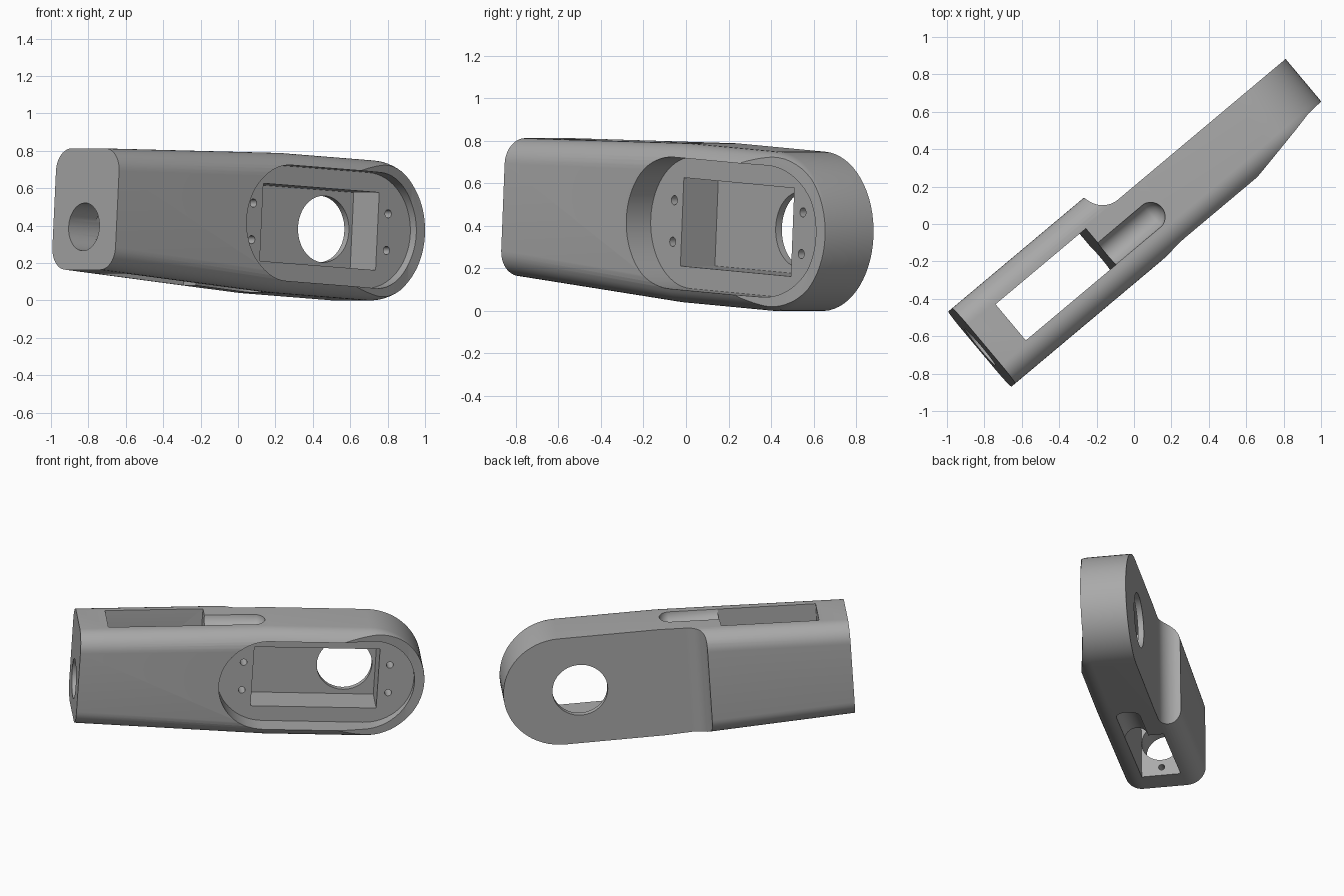
import bpy, bmesh, math
from mathutils import Matrix, Vector

cube = bpy.data.objects.get("Cube")
if cube:
    bpy.data.objects.remove(cube)

metal = bpy.data.materials.new("mid_grey")
metal.use_nodes = True
GREY = (0.4, 0.4, 0.4, 1)
metal.diffuse_color = GREY
metal.node_tree.nodes["Principled BSDF"].inputs["Base Color"].default_value = GREY

# Arm frame: x along the arm, y across its thickness, z up
FRONT, BACK, ARM_BACK = -0.245, 0.28, 0.155
FLOOR, POCKET_FLOOR = -0.095, 0.117
END, END_R, FILLET = 0.815, 0.375, 0.12


def arc(cx, cy, r, a0, a1, n=32):
    angles = [math.radians(a0 + (a1 - a0) * i / n) for i in range(n + 1)]
    return [(cx + r * math.cos(a), cy + r * math.sin(a)) for a in angles]


def prism(name, outline, lo, hi, axis):
    """Extrude a 2D outline along the y or z axis."""
    bm = bmesh.new()
    place = (lambda a, b, c: (a, c, b)) if axis == "y" else (lambda a, b, c: (a, b, c))
    base = bm.faces.new([bm.verts.new(place(a, b, lo)) for a, b in outline])
    out = bmesh.ops.extrude_face_region(bm, geom=[base])
    shift = Vector(place(0, 0, hi - lo))
    bmesh.ops.translate(bm, vec=shift, verts=[v for v in out["geom"] if isinstance(v, bmesh.types.BMVert)])
    return finish(name, bm)


def finish(name, bm):
    bmesh.ops.recalc_face_normals(bm, faces=bm.faces)
    mesh = bpy.data.meshes.new(name)
    bm.to_mesh(mesh)
    bm.free()
    mesh.materials.append(metal)
    ob = bpy.data.objects.new(name, mesh)
    bpy.context.collection.objects.link(ob)
    return ob


def box(name, x0, x1, y0, y1, z0, z1):
    return prism(name, [(x0, y0), (x1, y0), (x1, y1), (x0, y1)], z0, z1, "z")


def rod(name, start, end, r):
    start, end = Vector(start), Vector(end)
    bm = bmesh.new()
    turn = (end - start).to_track_quat("Z", "Y").to_matrix().to_4x4()
    bmesh.ops.create_cone(bm, cap_ends=True, segments=48, radius1=r, radius2=r,
                          depth=(end - start).length,
                          matrix=Matrix.Translation((start + end) / 2) @ turn)
    return finish(name, bm)


def scoop(name, side):
    """Rounded groove, made from a stretched ball."""
    bm = bmesh.new()
    bmesh.ops.create_uvsphere(bm, u_segments=32, v_segments=16, radius=0.078)
    bmesh.ops.rotate(bm, cent=(0, 0, 0), matrix=Matrix.Rotation(math.pi / 2, 3, "Y"), verts=bm.verts)
    for v in bm.verts:
        v.co.x += 0.07 if v.co.x > 0.001 else -0.32
    bmesh.ops.translate(bm, vec=(0, -0.028, side * 0.375), verts=bm.verts)
    return finish(name, bm)


def cut(body, cutter):
    mod = body.modifiers.new("cut", "BOOLEAN")
    mod.operation, mod.solver, mod.object = "DIFFERENCE", "EXACT", cutter
    bpy.context.view_layer.update()
    mesh = bpy.data.meshes.new_from_object(body.evaluated_get(bpy.context.evaluated_depsgraph_get()))
    body.modifiers.clear()
    body.data = mesh
    bpy.data.objects.remove(cutter)


# Tapered body with a round end
side_view = [(-1.05, 0.325), (-1.05, -0.325), (0.165, -END_R)]
side_view += arc(END, 0, END_R, -90, 90) + [(0.165, END_R)]
arm = prism("arm_link", side_view, FRONT, BACK, "y")

# Fillet the long front and back edges, leaving the square end sharp
bm = bmesh.new()
bm.from_mesh(arm.data)
edges = [e for e in bm.edges
         if abs(e.verts[0].co.y - e.verts[1].co.y) < 0.001
         and max(v.co.x for v in e.verts) > -1.0]
bmesh.ops.bevel(bm, geom=edges, offset=FILLET, segments=10, profile=0.5, affect="EDGES")
bm.to_mesh(arm.data)
bm.free()

# Thinner arm behind a curved step, and the tapering front
step = arc(-0.005, BACK, 0.125, 180, 270, 16) + [(1.4, ARM_BACK), (1.4, 0.5), (-0.13, 0.5)]
cut(arm, prism("step_cutter", step, -1, 1, "z"))
slope = [(0.5, FRONT - 0.002), (0.6, -0.24), (0.7, -0.222), (0.97, -0.17),
         (1.08, -0.147), (1.4, -0.13), (1.4, -0.5), (0.5, -0.5)]
cut(arm, prism("slope_cutter", slope, -1, 1, "z"))

# Oval recess, motor pocket and shaft hole
oval = arc(END, 0, 0.31, -90, 90) + arc(0.165, 0, 0.31, 90, 270)
cut(arm, prism("recess_cutter", oval, -0.5, FLOOR, "y"))
cut(arm, box("pocket_cutter", 0.085, 0.895, -0.5, POCKET_FLOOR, -0.208, 0.208))
cut(arm, rod("shaft_cutter", (0.696, 0, 0), (0.696, 0.5, 0), 0.178))

# Screw holes beside the pocket
for x in (0.022, 0.965):
    for z in (-0.098, 0.098):
        cut(arm, rod("screw_cutter", (x, -0.3, z), (x, 0.02, z), 0.022))

# Window through the box, grooves leading out of it, and the end openings
cut(arm, box("window_cutter", -0.865, -0.235, -0.105, 0.147, -1, 1))
for side in (-1, 1):
    cut(arm, scoop("groove_cutter", side))
cut(arm, rod("end_cutter", (-1.3, 0.025, -0.095), (-0.7, 0.025, -0.095), 0.128))
cut(arm, rod("end_screw_cutter", (-0.95, 0.025, -0.275), (-0.7, 0.025, -0.275), 0.02))

# Pose the finished arm
arm.data.transform(Matrix.Translation((0, 0, 0.424)) @ Matrix.Rotation(math.radians(40), 4, "Z")
                   @ Matrix.Rotation(math.radians(3.5), 4, "Y"))
bpy.ops.object.select_all(action="DESELECT")
arm.select_set(True)
bpy.context.view_layer.objects.active = arm
bpy.ops.object.shade_smooth_by_angle(angle=math.radians(30))
